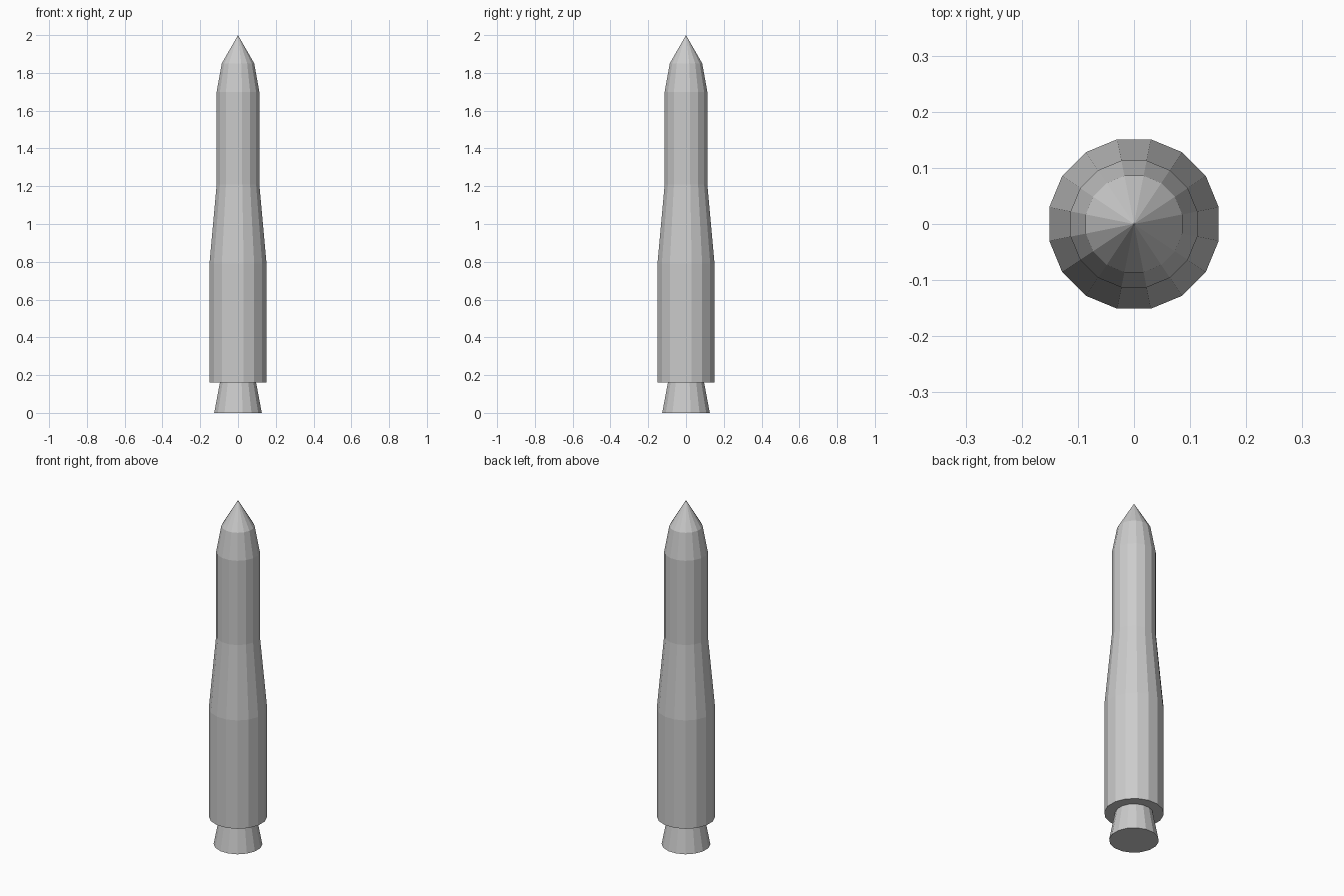
import bpy, math

if "Cube" in bpy.data.objects:
    bpy.data.objects.remove(bpy.data.objects["Cube"])

SIDES = 16
K = 1 / math.cos(math.pi / SIDES)  # flat half-width to corner radius


def lathe(name, profile):
    """Faceted solid of revolution from (half-width, z) pairs, flats facing the axes."""
    verts, faces, rings = [], [], []
    for r, z in profile:
        start = len(verts)
        if r == 0:
            verts.append((0, 0, z))
            rings.append([start] * SIDES)
        else:
            for i in range(SIDES):
                a = 2 * math.pi * (i + 0.5) / SIDES
                verts.append((r * K * math.cos(a), r * K * math.sin(a), z))
            rings.append(list(range(start, start + SIDES)))
    for lo, hi in zip(rings, rings[1:]):
        for i in range(SIDES):
            j = (i + 1) % SIDES
            quad = [lo[i], lo[j], hi[j], hi[i]]
            faces.append(list(dict.fromkeys(quad)))
    # Close open ends
    if profile[0][0] > 0:
        faces.append(rings[0][::-1])
    if profile[-1][0] > 0:
        faces.append(rings[-1])
    mesh = bpy.data.meshes.new(name)
    mesh.from_pydata(verts, [], faces)
    mesh.update()
    obj = bpy.data.objects.new(name, mesh)
    bpy.context.collection.objects.link(obj)
    return obj


# Flared engine nozzle
lathe("engine_nozzle", [(0.126, 0), (0.096, 0.16)])

# Body: wide booster, taper, narrow upper stage, two-step nose
lathe("rocket_body", [(0.151, 0.16), (0.151, 0.79), (0.113, 1.21),
                      (0.113, 1.70), (0.086, 1.85), (0, 2.0)])
